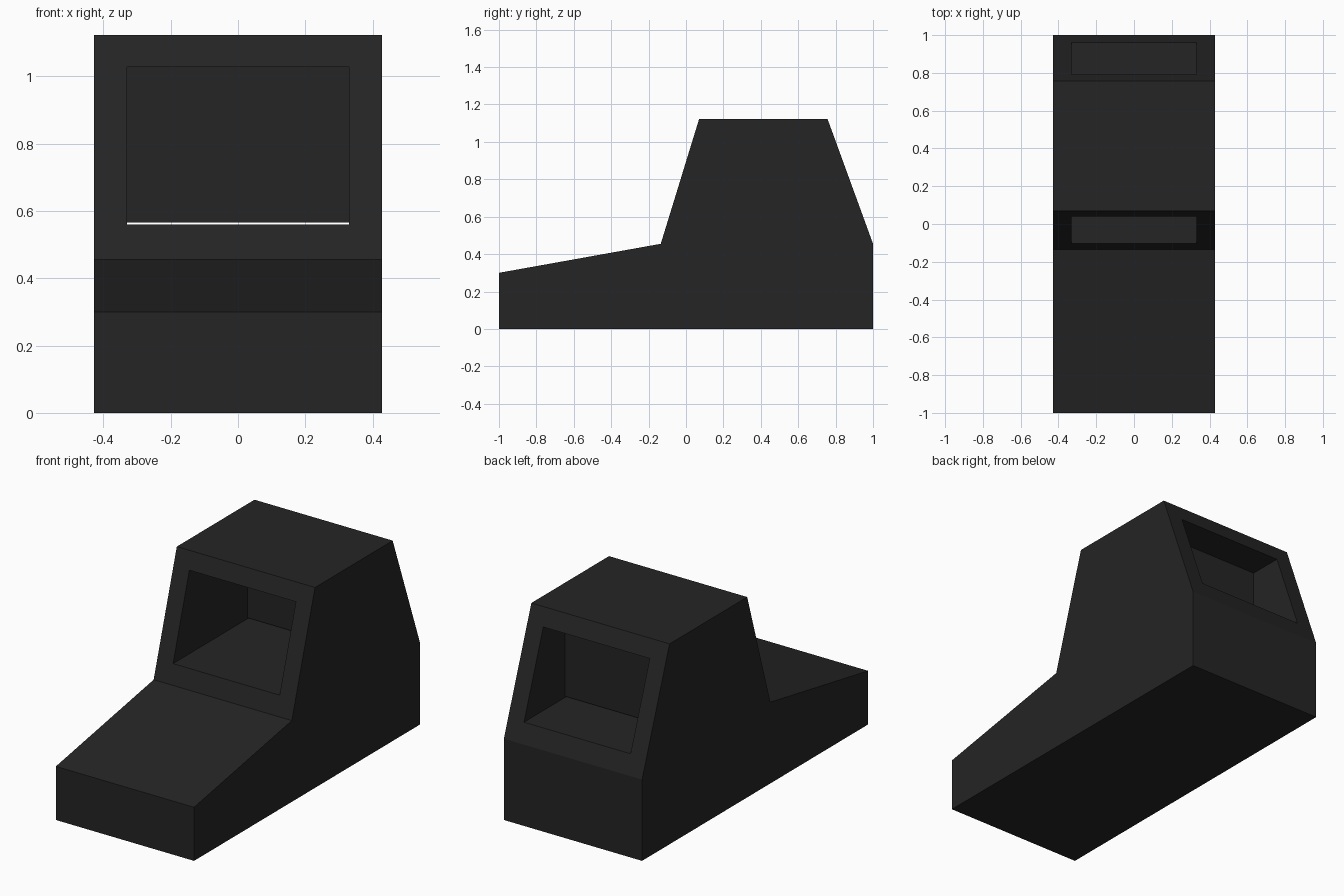
import bpy
import bmesh

cube = bpy.data.objects.get("Cube")
if cube:
    bpy.data.objects.remove(cube, do_unlink=True)

HALF_WIDTH = 0.428
WINDOW_HALF = 0.33
FLOOR_Z, CEILING_Z = 0.559, 1.027

charcoal = bpy.data.materials.new("charcoal")
charcoal.use_nodes = True
colour = (0.018, 0.018, 0.018, 1)
charcoal.diffuse_color = colour
charcoal.node_tree.nodes["Principled BSDF"].inputs["Base Color"].default_value = colour


def extrude_profile(name, profile, half_width):
    """Extrude a side profile of (y, z) points across the width."""
    bm = bmesh.new()
    face = bm.faces.new([bm.verts.new((-half_width, y, z)) for y, z in profile])
    result = bmesh.ops.extrude_face_region(bm, geom=[face])
    moved = [v for v in result["geom"] if isinstance(v, bmesh.types.BMVert)]
    bmesh.ops.translate(bm, verts=moved, vec=(2 * half_width, 0, 0))
    bmesh.ops.recalc_face_normals(bm, faces=bm.faces)
    mesh = bpy.data.meshes.new(name)
    bm.to_mesh(mesh)
    bm.free()
    mesh.materials.append(charcoal)
    obj = bpy.data.objects.new(name, mesh)
    bpy.context.collection.objects.link(obj)
    return obj


def box_profile(y0, y1, z0, z1):
    return [(y0, z0), (y1, z0), (y1, z1), (y0, z1)]


# Body: low sloping nose and tall tapered cabin
body = extrude_profile("body", [
    (-1, 0), (1, 0), (1, 0.455), (0.757, 1.122),
    (0.07, 1.122), (-0.135, 0.455), (-1, 0.3)], HALF_WIDTH)

# Cabin opening running from the front window to the rear window
cutter = extrude_profile(
    "window_cutter", box_profile(-0.5, 1.3, FLOOR_Z, CEILING_Z), WINDOW_HALF)
cutter.hide_render = True
cutter.hide_viewport = True
cutter.display_type = 'WIRE'
cut = body.modifiers.new("window_cut", 'BOOLEAN')
cut.operation = 'DIFFERENCE'
cut.solver = 'EXACT'
cut.object = cutter

# Partition between cabin and rear bay, with a thin gap above the floor
extrude_profile(
    "cabin_partition", box_profile(0.554, 0.598, FLOOR_Z + 0.006, CEILING_Z),
    WINDOW_HALF)
